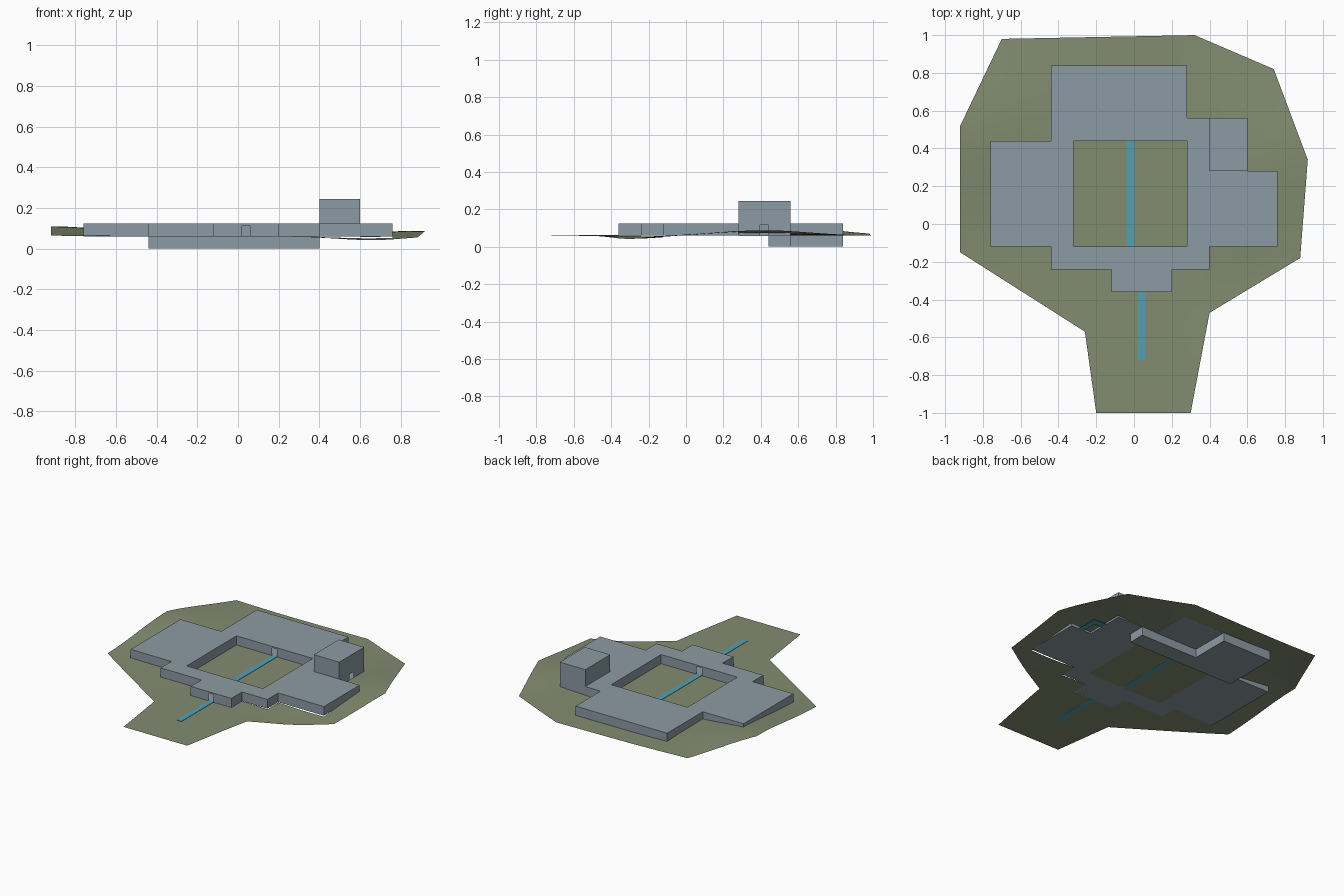
import bpy, bmesh, math
from mathutils import Vector

if "Cube" in bpy.data.objects:
    bpy.data.objects.remove(bpy.data.objects["Cube"])


def material(name, rgb):
    m = bpy.data.materials.new(name)
    m.diffuse_color = (*rgb, 1)
    m.use_nodes = True
    m.node_tree.nodes["Principled BSDF"].inputs["Base Color"].default_value = m.diffuse_color
    return m


GREEN = material("grass_green", (0.225, 0.265, 0.165))
GREY = material("wall_grey", (0.265, 0.325, 0.37))
BLUE = material("path_blue", (0.085, 0.35, 0.44))


def finish(bm, name, mat):
    mesh = bpy.data.meshes.new(name)
    bm.to_mesh(mesh)
    bm.free()
    mesh.materials.append(mat)
    ob = bpy.data.objects.new(name, mesh)
    bpy.context.collection.objects.link(ob)
    return ob


def cut(bm, axis, value):
    """Slice the whole mesh along one axis plane."""
    co, no = Vector((0, 0, 0)), Vector((0, 0, 0))
    co[axis], no[axis] = value, 1
    bmesh.ops.bisect_plane(bm, geom=bm.verts[:] + bm.edges[:] + bm.faces[:],
                           dist=1e-5, plane_co=co, plane_no=no)


def inside(x, y, box):
    return box[0] < x < box[1] and box[2] < y < box[3]


def sheet(outline, z):
    bm = bmesh.new()
    bm.faces.new([bm.verts.new((x, y, z)) for x, y in outline])
    return bm


def block(name, outline, z0, z1, court=None, doors=()):
    """Hollow prism with an optional courtyard and door openings."""
    bm = sheet(outline, z0)
    if court:
        for v in court[:2]:
            cut(bm, 0, v)
        for v in court[2:]:
            cut(bm, 1, v)
        hole = [f for f in bm.faces if inside(*f.calc_center_median().xy, court)]
        bmesh.ops.delete(bm, geom=hole, context='FACES')
    base = bm.faces[:]
    dup = bmesh.ops.duplicate(bm, geom=bm.verts[:] + bm.edges[:] + base)
    fmap = dup["vert_map"]
    pairs = [(e.verts[0], e.verts[1]) for f in base for e in f.edges if e.is_boundary]
    for v in [g for g in dup["geom"] if isinstance(g, bmesh.types.BMVert)]:
        v.co.z = z1
    for a, b in pairs:
        bm.faces.new((a, b, fmap[b], fmap[a]))
    bmesh.ops.recalc_face_normals(bm, faces=bm.faces)
    # doors: (axis along the wall, from, to, wall position)
    for axis, lo, hi, wall in doors:
        for v in (lo, hi):
            cut(bm, axis, v)
        cut(bm, 2, z0 + 0.055)
        gone = []
        for f in bm.faces:
            c = f.calc_center_median()
            if (lo < c[axis] < hi and abs(c[1 - axis] - wall) < 1e-3
                    and c.z < z0 + 0.055 and abs(f.normal.z) < 0.5):
                gone.append(f)
        bmesh.ops.delete(bm, geom=gone, context='FACES')
    bmesh.ops.dissolve_limit(bm, angle_limit=0.01, verts=bm.verts, edges=bm.edges)
    return finish(bm, name, GREY)


def rect(x0, x1, y0, y1):
    return [(x0, y0), (x1, y0), (x1, y1), (x0, y1)]


# main storey around a courtyard
main = [(-.44, .84), (-.44, .44), (-.76, .44), (-.76, -.12), (-.44, -.12),
        (-.44, -.24), (-.12, -.24), (-.12, -.36), (.2, -.36), (.2, -.24),
        (.4, -.24), (.4, -.12), (.76, -.12), (.76, .28), (.4, .28),
        (.4, .56), (.28, .56), (.28, .84)]
court = (-.32, .28, -.12, .44)
block("main_storey", main, .06, .125, court,
      [(0, .02, .06, -.36), (0, -.04, 0, .44), (0, -.04, 0, -.12)])

# tower and L-shaped cellar
block("tower", rect(.4, .6, .28, .56), .06, .245, None, [(1, .395, .44, .6)])
block("cellar", [(-.44, .44), (.4, .44), (.4, .56), (-.05, .56), (-.05, .84), (-.44, .84)],
      0, .06)


# ground: outline sliced into a grid, opened under the building, then sculpted
def bump(x, y, cx, cy, r):
    return math.exp(-((x - cx) ** 2 + (y - cy) ** 2) / (2 * r * r))


def height(x, y):
    z = (.05 * bump(x, y, -.92, .5, .3) + .028 * bump(x, y, .88, .42, .24)
         - .018 * bump(x, y, .66, -.3, .17))
    return .06 + (0 if inside(x, y, (-.33, .29, -.13, .45)) else z)


land = [(-.2, -1), (.3, -1), (.4, -.47), (.88, -.18), (.92, .34), (.74, .82), (.32, 1),
        (-.7, .98), (-.92, .52), (-.92, -.15), (-.26, -.57)]
bm = sheet(land, 0)
for i in range(-24, 25):
    cut(bm, 0, i * .04)
    cut(bm, 1, i * .04)
plots = [(-.44, .28, .44, .84), (-.76, -.32, -.12, .44), (.28, .76, -.12, .28),
         (.28, .6, .28, .56), (-.44, .4, -.24, -.12), (-.12, .2, -.36, -.24)]
under = [f for f in bm.faces
         if any(inside(*f.calc_center_median().xy, p) for p in plots)]
bmesh.ops.delete(bm, geom=under, context='FACES')
for v in bm.verts:
    v.co.z = height(v.co.x, v.co.y)
for f in bm.faces:
    f.smooth = True
finish(bm, "ground", GREEN)


# thin paths
def path(name, outline, z):
    bm = sheet(outline, z)
    top = bmesh.ops.extrude_face_region(bm, geom=bm.faces[:])["geom"]
    for v in top:
        if isinstance(v, bmesh.types.BMVert):
            v.co.z += .003
    bmesh.ops.recalc_face_normals(bm, faces=bm.faces)
    finish(bm, name, BLUE)


path("entrance_path", rect(.02, .06, -.72, -.36), .0595)
path("courtyard_path", rect(-.04, 0, -.12, .44), .0595)
path("tower_path", [(.6, .395), (.66, .395), (.66, .28), (.7, .28), (.7, .44), (.6, .44)], .058)
